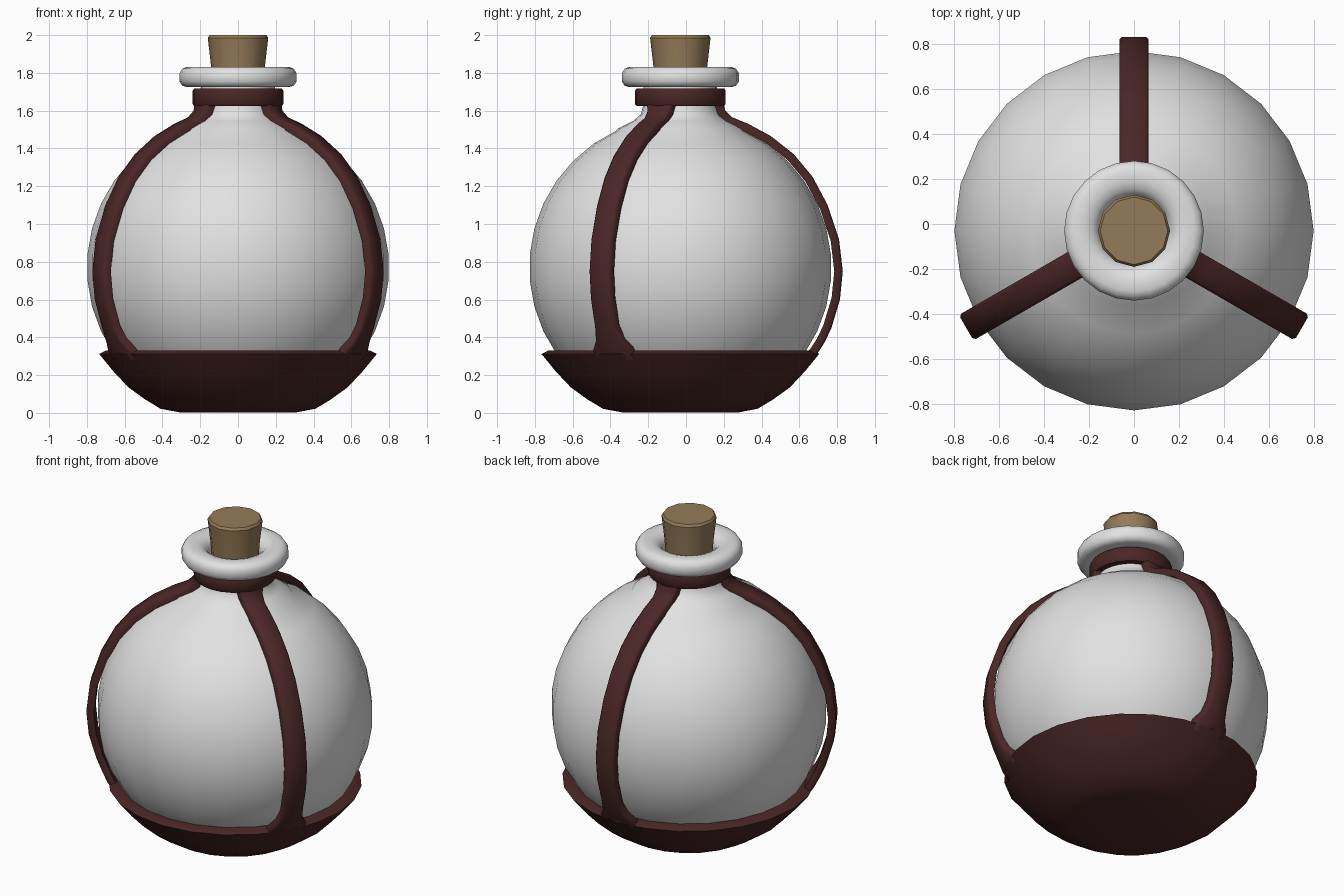
import bpy, bmesh, math
from mathutils import Vector

if "Cube" in bpy.data.objects:
    bpy.data.objects.remove(bpy.data.objects["Cube"])

CY = -0.03   # axis of the flask lies slightly to the front


def material(name, rgb):
    m = bpy.data.materials.new(name)
    m.diffuse_color = (*rgb, 1)
    m.use_nodes = True
    m.node_tree.nodes["Principled BSDF"].inputs["Base Color"].default_value = m.diffuse_color
    return m


GLASS = material("white glass", (0.76, 0.76, 0.76))
LEATHER = material("dark red leather", (0.068, 0.019, 0.019))
CORK = material("cork brown", (0.30, 0.198, 0.10))


def finish(name, bm, mat, angle):
    bmesh.ops.recalc_face_normals(bm, faces=bm.faces)
    me = bpy.data.meshes.new(name)
    bm.to_mesh(me)
    bm.free()
    me.materials.append(mat)
    ob = bpy.data.objects.new(name, me)
    bpy.context.collection.objects.link(ob)
    ob.location.y = CY
    bpy.ops.object.select_all(action='DESELECT')
    ob.select_set(True)
    bpy.context.view_layer.objects.active = ob
    bpy.ops.object.shade_smooth_by_angle(angle=math.radians(angle))
    return ob


def lathe(name, profile, mat, sides=24, closed=False, angle=40):
    """Spin (radius, z) points about the axis; open profiles get end caps."""
    bm = bmesh.new()
    rings = []
    for r, z in profile:
        rings.append([bm.verts.new((r * math.cos(2 * math.pi * i / sides),
                                    r * math.sin(2 * math.pi * i / sides), z))
                      for i in range(sides)])
    pairs = list(zip(rings, rings[1:]))
    if closed:
        pairs.append((rings[-1], rings[0]))
    else:
        bm.faces.new(rings[0])
        bm.faces.new(rings[-1])
    for a, b in pairs:
        for i in range(sides):
            j = (i + 1) % sides
            bm.faces.new((a[i], a[j], b[j], b[i]))
    return finish(name, bm, mat, angle)


# round flask body running up into the neck
body = [(0.8 * math.cos(math.radians(a)), 0.77 + 0.8 * math.sin(math.radians(a)))
        for a in range(-65, 70, 10)]
body += [(0.33, 1.505), (0.25, 1.545), (0.21, 1.58), (0.195, 1.63), (0.195, 1.74)]
lathe("flask_body", body, GLASS, angle=60)

# rounded lip ring
lathe("flask_lip", [(0.17, 1.725), (0.27, 1.725), (0.295, 1.732), (0.31, 1.755),
                    (0.31, 1.798), (0.295, 1.822), (0.27, 1.832), (0.22, 1.832),
                    (0.185, 1.82), (0.16, 1.795), (0.145, 1.75)],
      GLASS, closed=True, angle=80)

# tapered cork
lathe("cork", [(0.135, 1.70), (0.142, 1.83), (0.16, 1.985), (0.15, 2.0)],
      CORK, sides=12, angle=35)

# leather collar and bowl
lathe("neck_collar", [(0.19, 1.625), (0.232, 1.625), (0.24, 1.635), (0.24, 1.705),
                      (0.232, 1.717), (0.19, 1.717)], LEATHER, closed=True)
lathe("base_bowl", [(0.31, 0.003), (0.41, 0.022), (0.49, 0.07), (0.58, 0.135),
                    (0.66, 0.22), (0.735, 0.312), (0.70, 0.33), (0.64, 0.325),
                    (0.58, 0.23), (0.45, 0.12), (0.30, 0.04)], LEATHER)

# three leather straps: outer edge (radius, z, half width), flaring at the bowl
PATH = [(0.225, 1.65, 0.08), (0.238, 1.60, 0.07), (0.275, 1.565, 0.065),
        (0.36, 1.53, 0.065), (0.48, 1.465, 0.065), (0.60, 1.37, 0.065),
        (0.70, 1.25, 0.065), (0.78, 1.10, 0.065), (0.84, 0.92, 0.065),
        (0.86, 0.75, 0.065), (0.845, 0.60, 0.065), (0.80, 0.45, 0.065),
        (0.765, 0.375, 0.08), (0.733, 0.325, 0.115), (0.70, 0.28, 0.12)]
THICK = 0.045


def strap(name, azimuth):
    bm = bmesh.new()
    out = Vector((math.cos(azimuth), math.sin(azimuth), 0))
    side = Vector((-out.y, out.x, 0))
    up = Vector((0, 0, 1))
    rings = []
    for k, (r, z, w) in enumerate(PATH):
        p, q = PATH[max(k - 1, 0)], PATH[min(k + 1, len(PATH) - 1)]
        t = Vector((q[0] - p[0], q[1] - p[1])).normalized()
        n = out * t.y + up * -t.x          # points towards the flask
        c = out * r + up * z
        section = [(-w, THICK), (-w, 0.012), (-w + 0.012, 0),
                   (w - 0.012, 0), (w, 0.012), (w, THICK)]
        rings.append([bm.verts.new(c + side * s + n * d) for s, d in section])
    for a, b in zip(rings, rings[1:]):
        for i in range(6):
            j = (i + 1) % 6
            bm.faces.new((a[i], a[j], b[j], b[i]))
    bm.faces.new(rings[0])
    bm.faces.new(rings[-1])
    finish(name, bm, LEATHER, 50)


for i, deg in enumerate((90, 210, 330)):
    strap(f"strap_{i + 1}", math.radians(deg))
